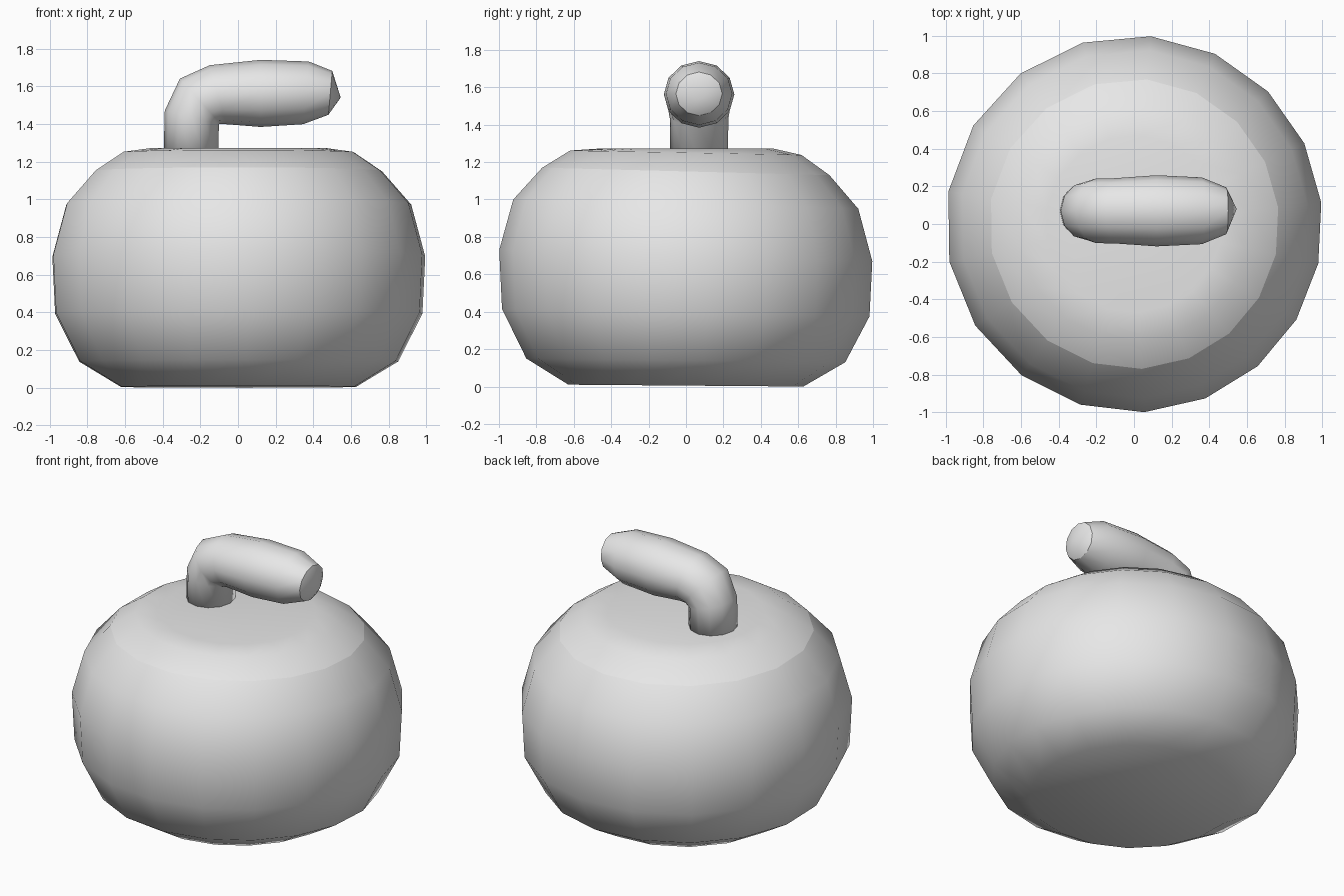
import bpy
import bmesh
import math
from mathutils import Vector

if "Cube" in bpy.data.objects:
    bpy.data.objects.remove(bpy.data.objects["Cube"])

grey = bpy.data.materials.new("plain_grey")
grey.use_nodes = True
grey.diffuse_color = (0.8, 0.8, 0.8, 1)
grey.node_tree.nodes["Principled BSDF"].inputs["Base Color"].default_value = (0.8, 0.8, 0.8, 1)


def loft(name, rings, sharp_rings=(), tip=None):
    """Skin a list of equal-length point rings, closing both ends."""
    bm = bmesh.new()
    loops = [[bm.verts.new(p) for p in ring] for ring in rings]
    count = len(loops[0])
    for low, high in zip(loops, loops[1:]):
        for i in range(count):
            j = (i + 1) % count
            bm.faces.new((low[i], low[j], high[j], high[i]))
    bm.faces.new(loops[0][::-1])
    if tip is None:
        bm.faces.new(loops[-1])
    else:
        point = bm.verts.new(tip)
        for i in range(count):
            bm.faces.new((loops[-1][i], loops[-1][(i + 1) % count], point))
    bmesh.ops.recalc_face_normals(bm, faces=bm.faces[:])
    for face in bm.faces:
        face.smooth = True
    for r in sharp_rings:
        for i in range(count):
            bm.edges.get((loops[r][i], loops[r][(i + 1) % count])).smooth = False
    mesh = bpy.data.meshes.new(name)
    bm.to_mesh(mesh)
    bm.free()
    mesh.materials.append(grey)
    obj = bpy.data.objects.new(name, mesh)
    bpy.context.collection.objects.link(obj)
    return obj


# Stone body: radius, height and slight tilt of each ring
SIDES = 18
profile = [(0.63, 0.005, 0.005), (0.855, 0.14, 0.01), (0.985, 0.395, 0.02),
           (1.0, 0.70, 0.03), (0.925, 0.975, 0.025), (0.77, 1.15, 0.02),
           (0.62, 1.25, 0.012), (0.47, 1.272, 0.0)]
angles = []
for k in range(SIDES):
    a = 89 + 360 * k / SIDES
    angles.append(math.radians(a + 4.5 * math.cos(math.radians(a - 245))))
body_rings = [[(r * math.cos(a), r * math.sin(a), z - tilt * math.sin(a))
               for a in angles] for r, z, tilt in profile]
loft("stone_body", body_rings, sharp_rings=[5])

# Handle: x, z, pitch in degrees and radius along the bent grip
stations = [(-0.25, 1.22, 90, 0.145), (-0.245, 1.435, 76, 0.148),
            (-0.20, 1.52, 42, 0.162), (-0.105, 1.555, 16, 0.163),
            (0.12, 1.562, 0, 0.178), (0.36, 1.565, -5, 0.167),
            (0.49, 1.565, -5, 0.117)]
HANDLE_SIDES = 12
handle_rings = []
for x, z, pitch, r in stations:
    p = math.radians(pitch)
    up = Vector((-math.sin(p), 0, math.cos(p)))
    side = Vector((0, 1.06, 0))
    centre = Vector((x, 0.07, z))
    handle_rings.append([
        centre + r * (math.cos(t) * up + math.sin(t) * side)
        for t in (math.tau * i / HANDLE_SIDES for i in range(HANDLE_SIDES))])
loft("handle", handle_rings, sharp_rings=[6], tip=(0.545, 0.08, 1.54))
